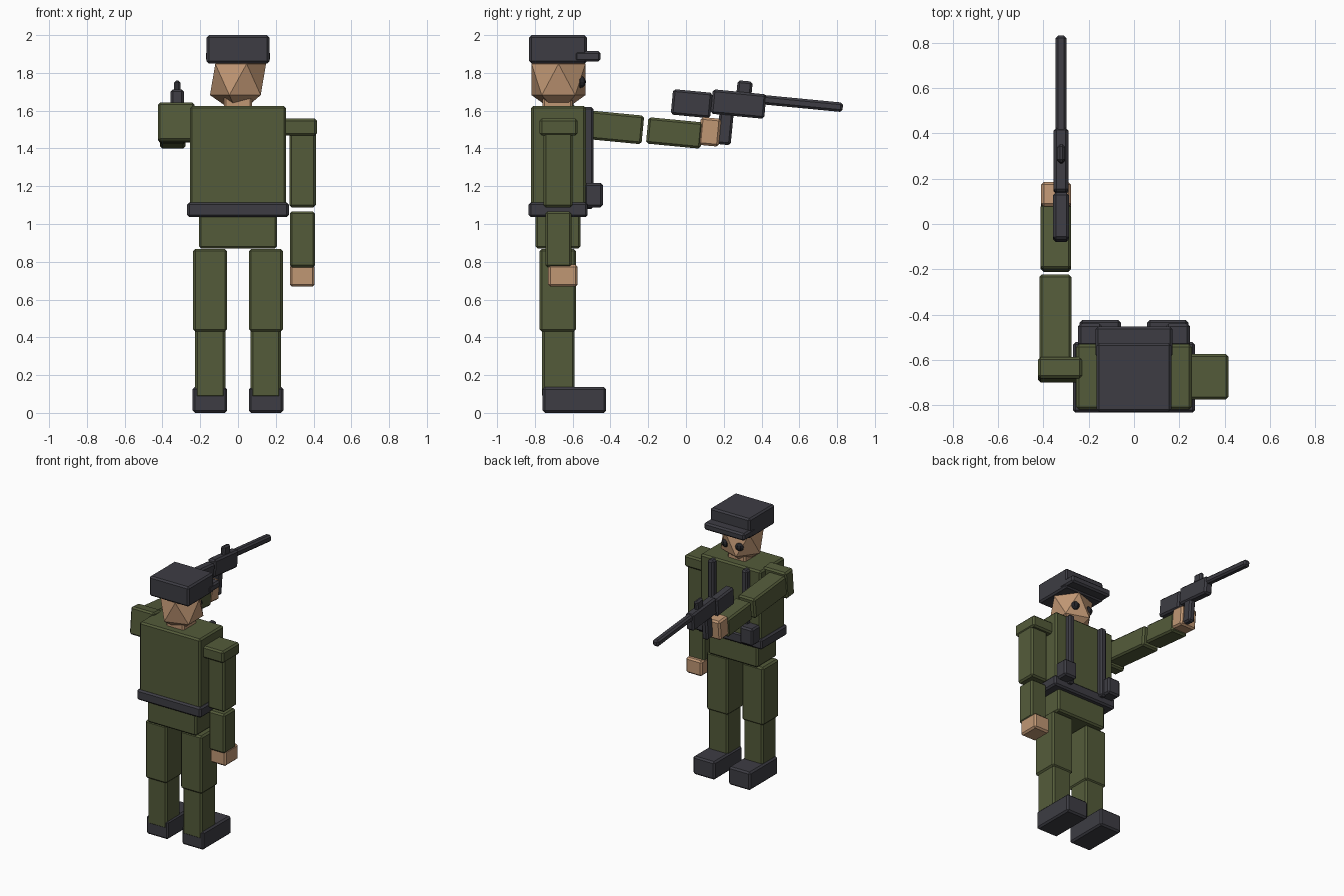
import bpy, math
from mathutils import Vector

if "Cube" in bpy.data.objects:
    bpy.data.objects.remove(bpy.data.objects["Cube"])

def material(name, rgb):
    m = bpy.data.materials.new(name)
    m.diffuse_color = (*rgb, 1)
    m.use_nodes = True
    m.node_tree.nodes["Principled BSDF"].inputs["Base Color"].default_value = m.diffuse_color
    return m

OLIVE = material("olive_cloth", (0.088, 0.105, 0.042))
DARK = material("dark_gear", (0.047, 0.046, 0.057))
SKIN = material("skin", (0.53, 0.31, 0.175))
EYE = material("eye_black", (0.018, 0.018, 0.022))
PITCH = math.radians(-5.5)   # downward tilt of the raised arm and rifle

def box(name, mat, x, y, z, pitch=0.0, bevel=0.012):
    """Chamfered box from (min, max) ranges, tilted about its own centre."""
    lo, hi = Vector((x[0], y[0], z[0])), Vector((x[1], y[1], z[1]))
    bpy.ops.mesh.primitive_cube_add(size=1, location=(lo + hi) / 2, rotation=(pitch, 0, 0))
    ob = bpy.context.object
    ob.name = name
    for v in ob.data.vertices:
        v.co = v.co * (hi - lo)
    ob.data.materials.append(mat)
    mod = ob.modifiers.new("chamfer", 'BEVEL')
    mod.width, mod.segments = bevel, 1
    return ob

def tilted(name, mat, cx, cy, cz, sx, sy, sz, bevel=0.012):
    return box(name, mat, (cx - sx/2, cx + sx/2), (cy - sy/2, cy + sy/2),
               (cz - sz/2, cz + sz/2), PITCH, bevel)

def pair(name, mat, x, y, z):
    """The same box on both sides of x = 0."""
    box(name + "_left", mat, x, y, z)
    box(name + "_right", mat, (-x[1], -x[0]), y, z)

# trunk
box("torso", OLIVE, (-0.255, 0.255), (-0.82, -0.53), (1.05, 1.625))
box("pelvis", OLIVE, (-0.207, 0.207), (-0.797, -0.558), (0.87, 1.08))
box("belt", DARK, (-0.27, 0.27), (-0.833, -0.521), (1.036, 1.115))
pair("chest_strap", DARK, (0.117, 0.167), (-0.55, -0.489), (1.08, 1.62))
pair("pouch", DARK, (0.14, 0.247), (-0.54, -0.44), (1.088, 1.217))

# legs and boots
pair("thigh", OLIVE, (0.058, 0.238), (-0.775, -0.582), (0.43, 0.868))
pair("shin", OLIVE, (0.067, 0.227), (-0.762, -0.59), (0.08, 0.464))
pair("boot", DARK, (0.058, 0.24), (-0.759, -0.423), (0.0, 0.137))

# head, cap and eyes
box("neck", SKIN, (-0.075, 0.075), (-0.76, -0.60), (1.58, 1.72))
bpy.ops.mesh.primitive_ico_sphere_add(subdivisions=1, radius=1, location=(0, -0.675, 1.765))
head = bpy.context.object
head.name = "head"
head.scale = (0.166, 0.168, 0.185)
head.data.materials.append(SKIN)
box("cap", DARK, (-0.166, 0.166), (-0.83, -0.525), (1.85, 2.0))
box("cap_visor", DARK, (-0.17, 0.17), (-0.59, -0.452), (1.86, 1.915))
for side, sx in (("left", 1), ("right", -1)):
    bpy.ops.mesh.primitive_uv_sphere_add(segments=8, ring_count=6, radius=0.032,
                                         location=(sx * 0.058, -0.561, 1.752))
    eye = bpy.context.object
    eye.name = "eye_" + side
    eye.data.materials.append(EYE)

# hanging arm
box("shoulder_left", OLIVE, (0.23, 0.418), (-0.775, -0.574), (1.468, 1.558))
box("upper_arm_left", OLIVE, (0.272, 0.412), (-0.754, -0.6), (1.088, 1.51))
box("forearm_left", OLIVE, (0.274, 0.408), (-0.745, -0.606), (0.77, 1.067))
box("hand_left", SKIN, (0.274, 0.406), (-0.73, -0.574), (0.668, 0.785))

# raised arm
tilted("shoulder_right", OLIVE, -0.327, -0.643, 1.537, 0.195, 0.095, 0.205)
tilted("upper_arm_right", OLIVE, -0.347, -0.44, 1.518, 0.142, 0.425, 0.152)
tilted("forearm_right", OLIVE, -0.345, -0.061, 1.482, 0.134, 0.29, 0.14)
tilted("hand_right", SKIN, -0.344, 0.126, 1.488, 0.132, 0.108, 0.148)

# rifle
GX = -0.322
tilted("rifle_stock", DARK, GX, 0.03, 1.637, 0.07, 0.21, 0.135)
tilted("rifle_receiver", DARK, GX, 0.278, 1.635, 0.065, 0.285, 0.13)
tilted("rifle_barrel", DARK, GX, 0.606, 1.639, 0.05, 0.45, 0.05)
tilted("rifle_sight", DARK, GX, 0.31, 1.72, 0.035, 0.08, 0.075)
tilted("rifle_grip", DARK, GX, 0.207, 1.505, 0.05, 0.075, 0.17)
